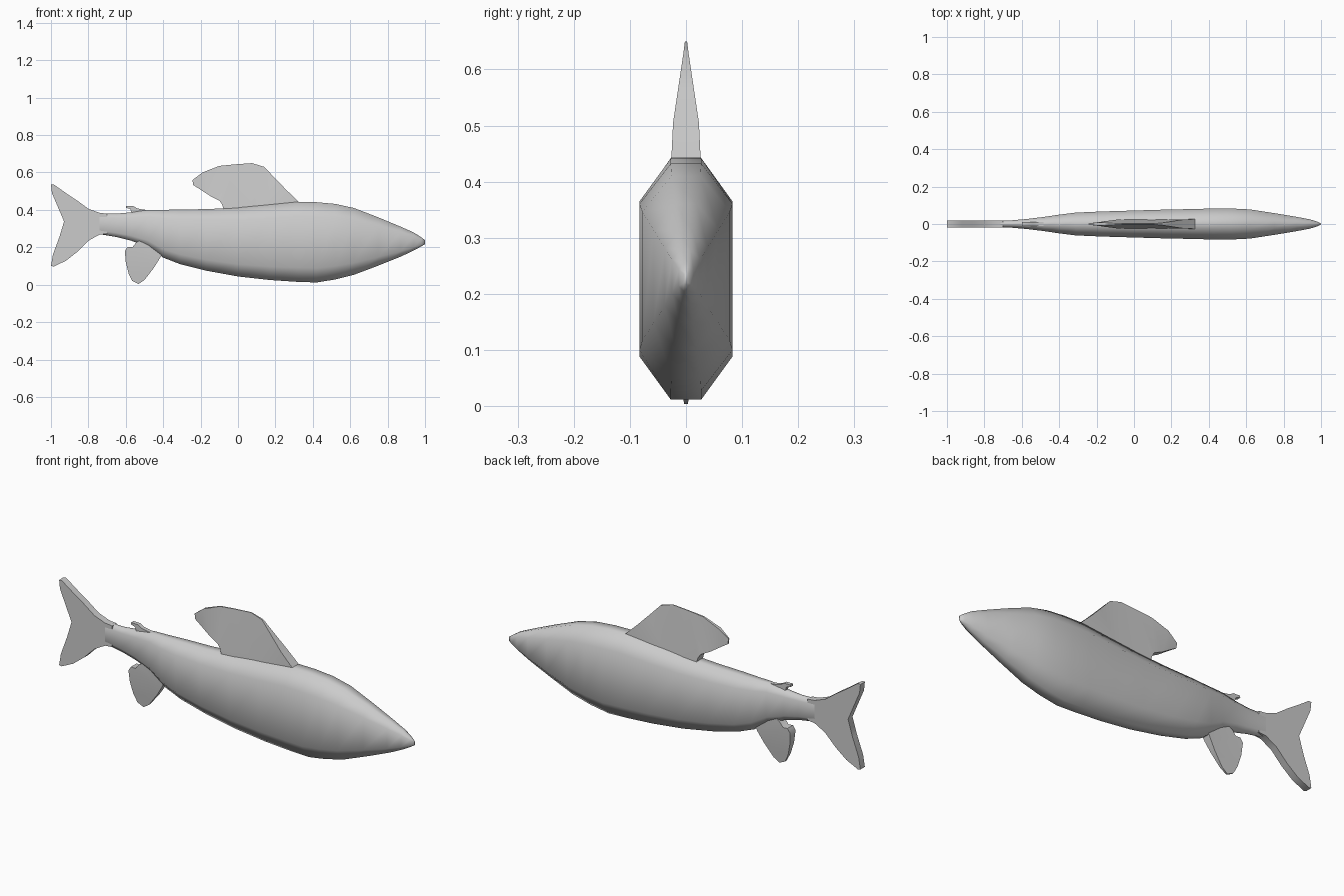
import bpy, bmesh, math

if "Cube" in bpy.data.objects:
    bpy.data.objects.remove(bpy.data.objects["Cube"])

grey = bpy.data.materials.new("plain_grey")
grey.diffuse_color = (0.6, 0.6, 0.6, 1)
grey.use_nodes = True
grey.node_tree.nodes["Principled BSDF"].inputs["Base Color"].default_value = grey.diffuse_color


def finish(name, bm, angle):
    bmesh.ops.recalc_face_normals(bm, faces=bm.faces)
    mesh = bpy.data.meshes.new(name)
    bm.to_mesh(mesh)
    bm.free()
    mesh.materials.append(grey)
    ob = bpy.data.objects.new(name, mesh)
    bpy.context.collection.objects.link(ob)
    bpy.ops.object.select_all(action='DESELECT')
    ob.select_set(True)
    bpy.context.view_layer.objects.active = ob
    bpy.ops.object.shade_smooth_by_angle(angle=math.radians(angle))


# Body: octagonal sections along x, given as (x, top, bottom, half width)
SECTIONS = [
    (-0.74, .382, .27, .018), (-0.65, .380, .255, .020), (-0.57, .387, .235, .027),
    (-0.48, .400, .20, .038), (-0.40, .400, .145, .050), (-0.31, .402, .110, .061),
    (-0.17, .404, .075, .067), (0.0, .412, .044, .072), (0.17, .428, .025, .077),
    (0.32, .443, .015, .080), (0.42, .441, .012, .083), (0.52, .432, .028, .083),
    (0.62, .410, .053, .078), (0.75, .360, .102, .058), (0.87, .310, .150, .038),
    (0.94, .279, .183, .025), (0.98, .253, .205, .013), (1.0, .238, .217, .003)]


def build_body():
    bm = bmesh.new()
    rings = []
    for x, top, bot, w in SECTIONS:
        c = 0.178 * (top - bot)
        f = w * 0.33
        half = [(f, top), (w, top - c), (w, bot + c), (f, bot)]
        ring = half + [(-y, z) for y, z in reversed(half)]
        rings.append([bm.verts.new((x, y, z)) for y, z in ring])
    for a, b in zip(rings, rings[1:]):
        for i in range(8):
            j = (i + 1) % 8
            bm.faces.new((a[i], a[j], b[j], b[i]))
    bm.faces.new(rings[0])
    bm.faces.new(rings[-1])
    finish("body", bm, 75)


# Fin: outline in the xz plane, thinner at the rim than inside
def build_fin(name, outline, thickness, inset, rim=0.5):
    bm = bmesh.new()
    face = bm.faces.new([bm.verts.new((x, 0, z)) for x, z in outline])
    outer = set(bm.verts)
    bmesh.ops.inset_individual(bm, faces=[face], thickness=inset)
    bmesh.ops.triangulate(bm, faces=[f for f in bm.faces if len(f.verts) > 4])
    for v in bm.verts:
        v.co.y = thickness(v.co.x, v.co.z) * (rim if v in outer else 1)
    dup = bmesh.ops.duplicate(bm, geom=bm.verts[:] + bm.edges[:] + bm.faces[:])
    for v in dup["geom"]:
        if isinstance(v, bmesh.types.BMVert):
            v.co.y *= -1
    bmesh.ops.bridge_loops(bm, edges=[e for e in bm.edges if e.is_boundary])
    finish(name, bm, 60)


build_body()

build_fin("tail_fin", [
    (-.70, .380), (-.74, .384), (-.80, .406), (-.86, .450), (-.92, .490), (-.985, .536),
    (-1, .535), (-.995, .49), (-.965, .420), (-.93, .338), (-.955, .255),
    (-.99, .16), (-1, .10), (-.985, .097), (-.92, .128), (-.86, .175),
    (-.80, .235), (-.74, .268), (-.70, .272)],
    lambda x, z: 0.018, 0.007, 0.45)

build_fin("dorsal_fin", [
    (.325, .443), (.26, .505), (.20, .567), (.14, .63), (.075, .650), (-.02, .643), (-.10, .635),
    (-.19, .600), (-.243, .560), (-.24, .533), (-.20, .508), (-.15, .475),
    (-.10, .450), (-.085, .43), (-.075, .395), (.10, .38), (.28, .41)],
    lambda x, z: max(.002, min(.026, .026 * (.66 - z) / .175, .026 * (x + .27) / .2)),
    0.010, 0.6)

build_fin("lower_fin", [
    (-.40, .175), (-.42, .138), (-.45, .09), (-.50, .025), (-.532, .004), (-.565, .02),
    (-.585, .06), (-.60, .12), (-.605, .180), (-.59, .202), (-.565, .200),
    (-.545, .225), (-.50, .25)],
    lambda x, z: max(.002, min(.022, .003 + .12 * z)), 0.010, 0.5)

build_fin("small_back_fin", [
    (-.47, .398), (-.51, .402), (-.54, .408), (-.56, .421), (-.598, .422), (-.60, .412),
    (-.575, .404), (-.57, .385), (-.54, .365), (-.48, .375)],
    lambda x, z: .010, 0.004, 0.5)
